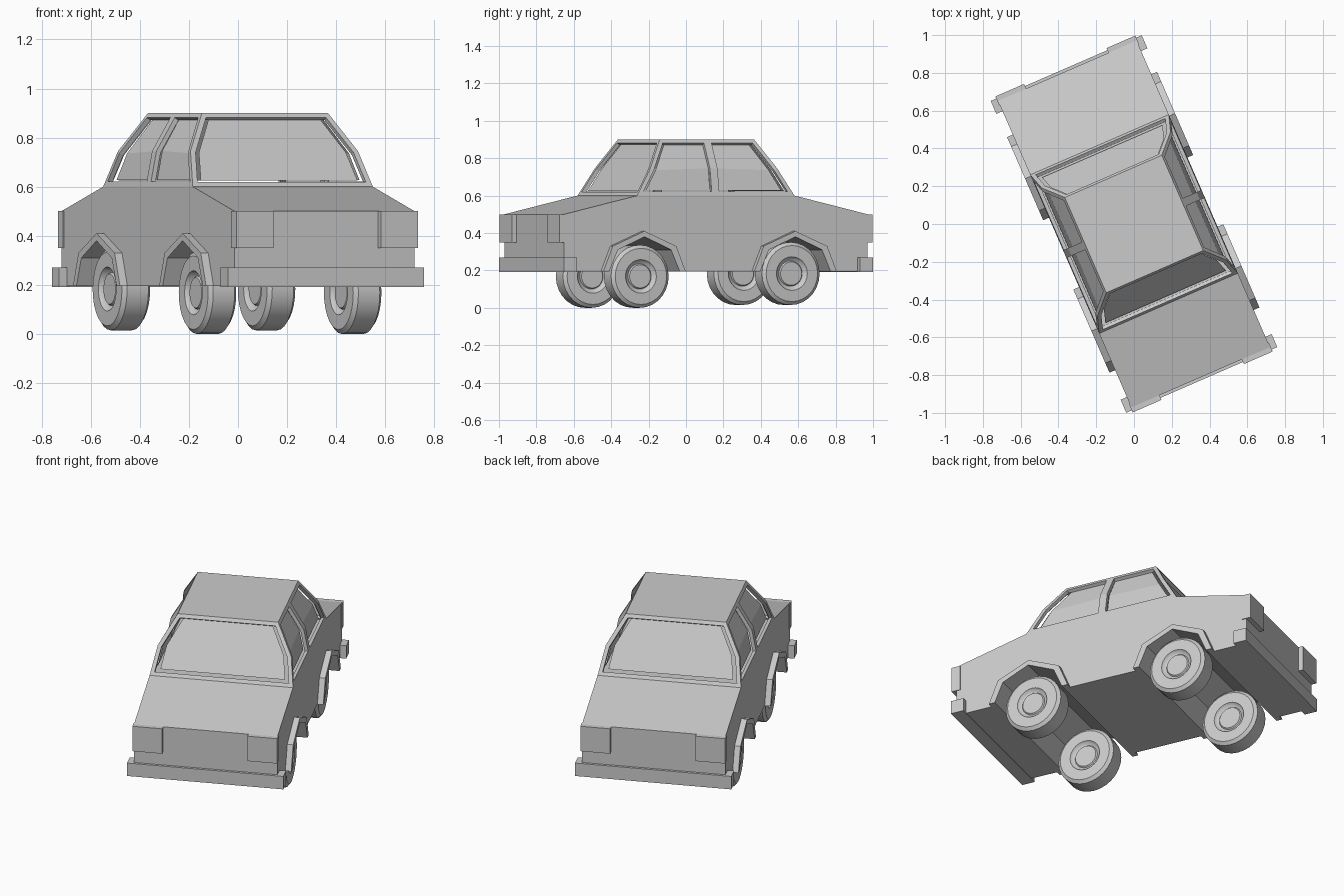
import bpy, bmesh, math
from mathutils import Matrix

if "Cube" in bpy.data.objects:
    bpy.data.objects.remove(bpy.data.objects["Cube"])

TURN = Matrix.Rotation(math.radians(23.5), 4, 'Z')   # the car stands turned on the grid


def finish(name, bm, smooth=False, recalc=True):
    if recalc:
        bmesh.ops.recalc_face_normals(bm, faces=bm.faces[:])
    bm.transform(TURN)
    me = bpy.data.meshes.new(name)
    bm.to_mesh(me)
    bm.free()
    ob = bpy.data.objects.new(name, me)
    bpy.context.collection.objects.link(ob)
    if smooth:
        bpy.ops.object.select_all(action='DESELECT')
        ob.select_set(True)
        bpy.context.view_layer.objects.active = ob
        bpy.ops.object.shade_smooth_by_angle(angle=math.radians(35))
    return ob


def extrude_profile(name, yz, x0, x1):
    bm = bmesh.new()
    f = bm.faces.new([bm.verts.new((x0, y, z)) for y, z in yz])
    r = bmesh.ops.extrude_face_region(bm, geom=[f], use_keep_orig=True)
    vs = [v for v in r['geom'] if isinstance(v, bmesh.types.BMVert)]
    bmesh.ops.translate(bm, verts=vs, vec=(x1 - x0, 0, 0))
    return finish(name, bm)


def box(name, x0, x1, y0, y1, z0, z1):
    return extrude_profile(name, [(y0, z0), (y1, z0), (y1, z1), (y0, z1)], x0, x1)


AXLES = {"front": (-.43, .168), "rear": (.45, .183)}
OUTER = [(-.24, .195), (-.185, .33), (0, .41), (.185, .33), (.24, .195)]
INNER = [(-.205, .195), (-.155, .31), (0, .38), (.155, .31), (.205, .195)]


def at(pts, y):
    return [(p + y, z) for p, z in pts]


# lower body: side profile with open wheel arches
body = ([(-.885, .195)] + at(INNER, -.43) + at(INNER, .45) +
        [(.885, .195), (.885, .5), (.458, .6), (-.458, .6), (-.885, .5)])
extrude_profile("body", body, -.4, .4)

# cabin skin: three levels, window areas inset out of it
LEVELS = [(.4, .458, .6), (.372, .37, .745), (.28, .275, .9)]
bm = bmesh.new()
rings = []
for w, l, z in LEVELS:
    rings.append([bm.verts.new((x * w, y * l, z)) for x, y in
                  ((-1, -1), (1, -1), (1, 0), (1, 1), (-1, 1), (-1, 0))])
windows = []
for i in range(6):
    j = (i + 1) % 6
    windows.append([bm.faces.new((a[i], a[j], b[j], b[i]))
                    for a, b in zip(rings, rings[1:])])
bm.faces.new(rings[2])
bmesh.ops.recalc_face_normals(bm, faces=bm.faces[:])
for faces in windows:
    bmesh.ops.inset_region(bm, faces=faces, thickness=.022,
                           use_boundary=True, use_even_offset=True)

# glass: window panes pulled inward, leaving a small gap
glass = bmesh.new()
for faces in windows:
    for f in faces:
        glass.faces.new([glass.verts.new((v.co.x * .93, v.co.y * .94,
                                          .75 + (v.co.z - .75) * .95)) for v in f.verts])
bmesh.ops.remove_doubles(glass, verts=glass.verts[:], dist=.0001)
finish("window_glass", glass, recalc=False)

bmesh.ops.delete(bm, geom=[f for fs in windows for f in fs], context='FACES')
frame = finish("cabin_frame", bm, recalc=False)
mod = frame.modifiers.new("thickness", 'SOLIDIFY')
mod.thickness = .02
mod.offset = -1

# bumpers and lamps at both ends
for end, s in (("front", -1), ("rear", 1)):
    box(end + "_bumper", -.436, .436, s * .825, s * .9, .192, .27)
    for side, m in (("left", -1), ("right", 1)):
        box(f"{end}_{side}_lamp", m * .238, m * .404, s * .86, s * .912, .35, .5)

# wheels (turned profile) and arch flares
TYRE = [(.0, 0), (.01, .0), (.01, .062), (.018, .068), (.012, .082), (0, .09), (0, .15),
        (.015, .168), (.11, .168), (.125, .15), (.125, .09), (.113, .082),
        (.107, .068), (.115, .062), (.115, 0)][1:]
for axle, (y, z) in AXLES.items():
    for side, m in (("left", -1), ("right", 1)):
        bm = bmesh.new()
        vs = [bm.verts.new((m * (.26 + x), y, z + r)) for x, r in TYRE]
        es = [bm.edges.new(p) for p in zip(vs, vs[1:])]
        bmesh.ops.spin(bm, geom=vs + es, cent=(0, y, z), axis=(1, 0, 0),
                       angle=2 * math.pi, steps=28)
        bmesh.ops.remove_doubles(bm, verts=bm.verts[:], dist=.0005)
        finish(f"{axle}_{side}_wheel", bm, smooth=True)
        yc = -.43 if axle == "front" else .45
        extrude_profile(f"{axle}_{side}_arch",
                        at(OUTER, yc) + at(INNER, yc)[::-1], m * .39, m * .433)
